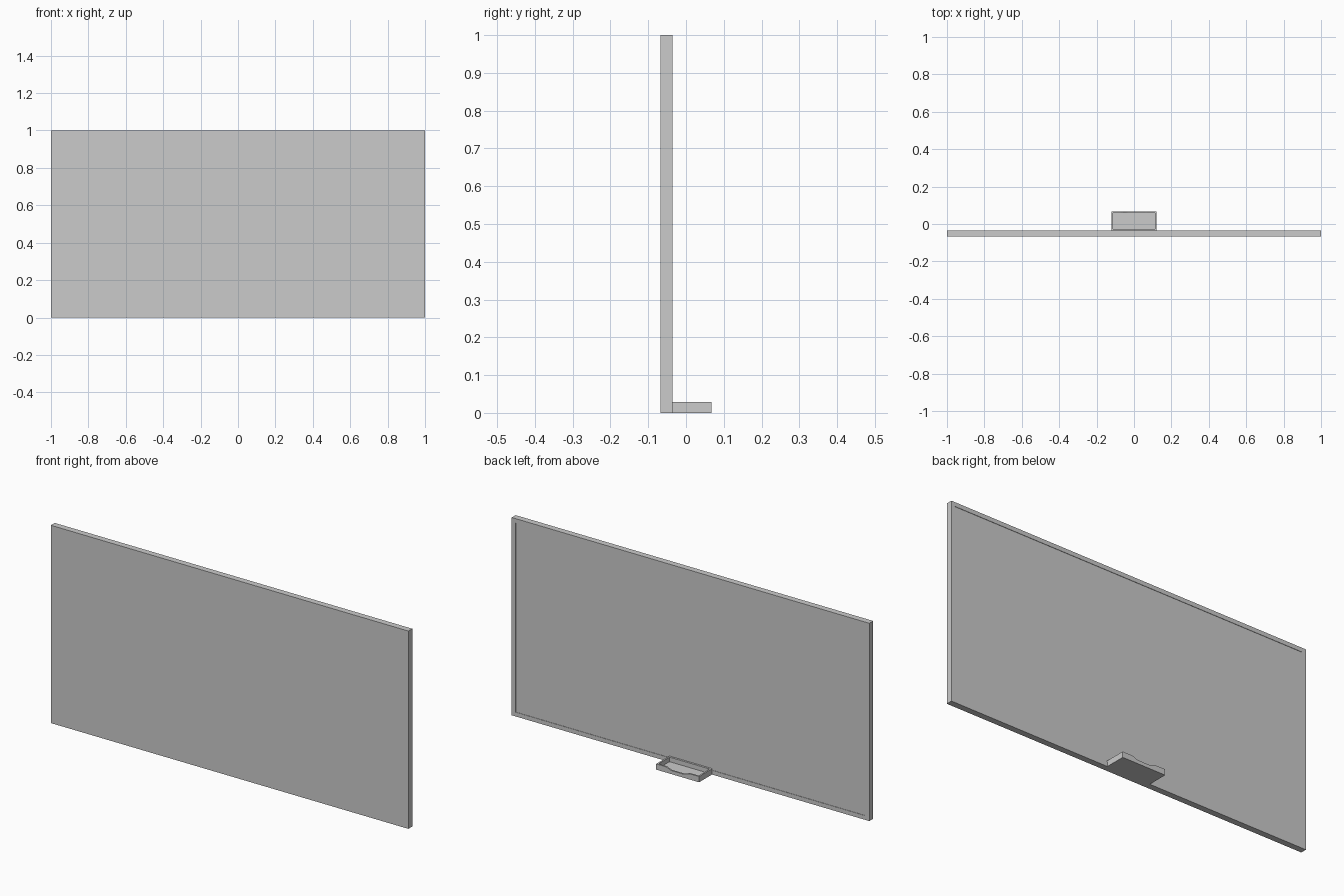
import bpy, bmesh, math

if "Cube" in bpy.data.objects:
    bpy.data.objects.remove(bpy.data.objects["Cube"])

Y0, Y1, Y2 = -0.067, -0.036, 0.067   # board front, board back, tray outer edge


def new_object(name, bm):
    bmesh.ops.recalc_face_normals(bm, faces=bm.faces)
    me = bpy.data.meshes.new(name)
    bm.to_mesh(me)
    bm.free()
    ob = bpy.data.objects.new(name, me)
    bpy.context.collection.objects.link(ob)
    return ob


def add_box(bm, x0, x1, y0, y1, z0, z1):
    vs = bmesh.ops.create_cube(bm, size=1)["verts"]
    for v in vs:
        v.co.x = x0 if v.co.x < 0 else x1
        v.co.y = y0 if v.co.y < 0 else y1
        v.co.z = z0 if v.co.z < 0 else z1


# Board with a very shallow recessed panel on the back
bm = bmesh.new()
add_box(bm, -1, 1, Y0, Y1, 0, 1)
bm.normal_update()
back = [f for f in bm.faces if f.normal.y > 0.9]
bmesh.ops.inset_region(bm, faces=back, thickness=0.03)
rim = bmesh.ops.extrude_face_region(bm, geom=back)
bmesh.ops.delete(bm, geom=back, context="FACES_ONLY")
for v in rim["geom"]:
    if isinstance(v, bmesh.types.BMVert):
        v.co.y -= 0.002
new_object("board", bm)

# Tray: floor, two ends and a wall against the board
W, T, H = 0.12, 0.008, 0.029
bm = bmesh.new()
add_box(bm, -W, W, Y1 - 0.002, Y2, 0, 0.006)
for s in (-1, 1):
    add_box(bm, min(s * W, s * (W - T)), max(s * W, s * (W - T)), Y1 - 0.002, Y2, 0, H)
add_box(bm, -W, W, Y1 - 0.002, Y1 + T, 0, H)
new_object("tray", bm)

# Outer tray lip with a smooth dip in the middle
pts = [(-W, 0), (W, 0), (W, H)]
for i in range(13):
    x = 0.07 - 0.14 * i / 12
    t = min(1, max(0, (0.07 - abs(x)) / 0.04))
    pts.append((x, H - 0.011 * (0.5 - 0.5 * math.cos(math.pi * t))))
pts.append((-W, H))
bm = bmesh.new()
face = bm.faces.new([bm.verts.new((x, Y2 - T, z)) for x, z in pts])
ext = bmesh.ops.extrude_face_region(bm, geom=[face])
for v in ext["geom"]:
    if isinstance(v, bmesh.types.BMVert):
        v.co.y = Y2
new_object("tray_lip", bm)
